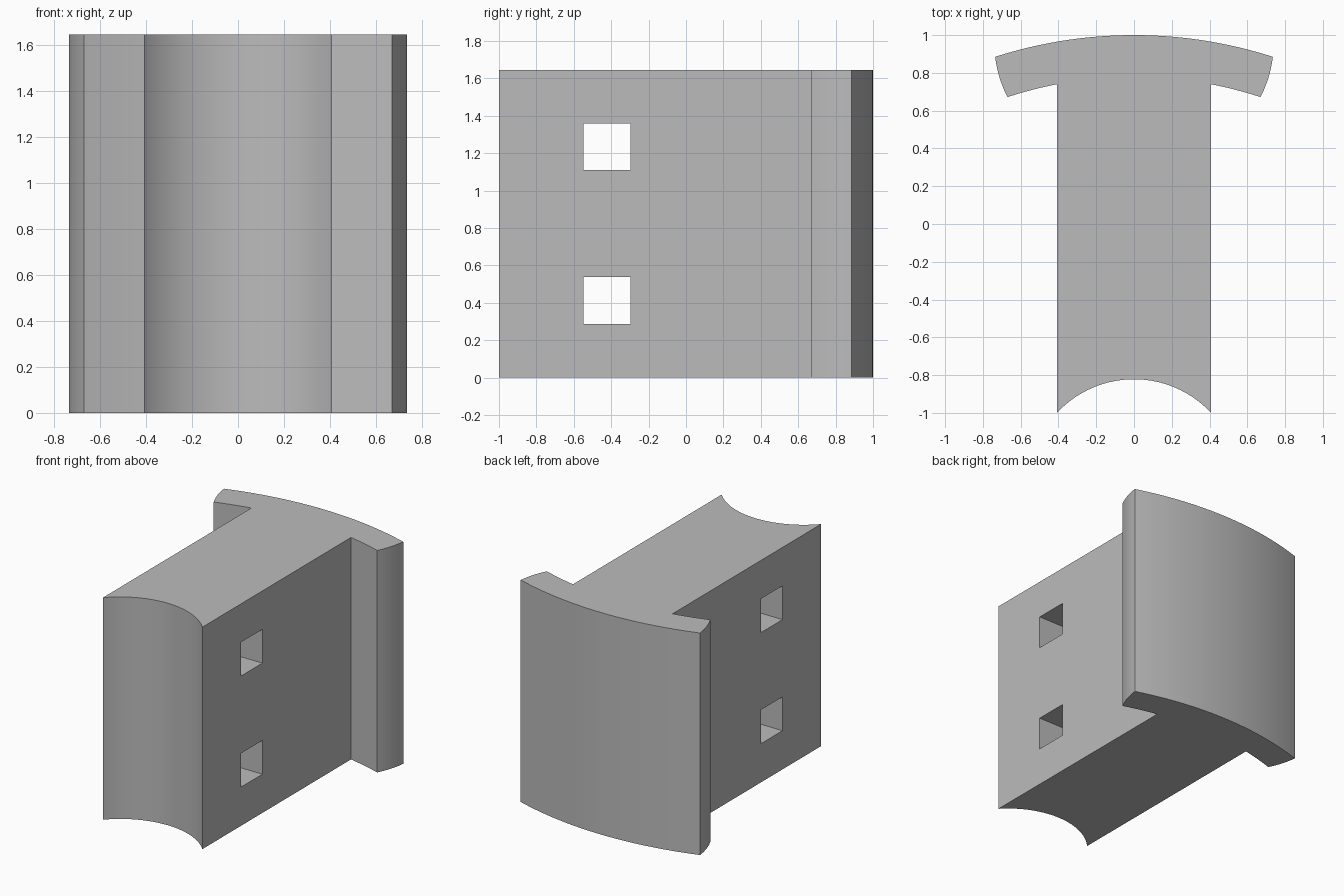
import bpy, bmesh
from math import sin, cos, atan2, hypot
from mathutils import Vector

cube = bpy.data.objects.get("Cube")
if cube:
    bpy.data.objects.remove(cube, do_unlink=True)

HEIGHT = 1.645
WEB = 0.408          # half width of the central block

grey = bpy.data.materials.new("plain grey")
grey.use_nodes = True
grey.diffuse_color = (0.5, 0.5, 0.5, 1)
grey.node_tree.nodes["Principled BSDF"].inputs["Base Color"].default_value = (0.5, 0.5, 0.5, 1)


def arc(a, b, bulge, steps):
    """Points from a to b along a circular arc; positive bulge lies right of the path."""
    a, b = Vector(a), Vector(b)
    half = (b - a).length / 2
    along = (b - a).normalized()
    out = Vector((along.y, -along.x))
    radius = (half ** 2 + bulge ** 2) / (2 * bulge)
    centre = (a + b) / 2 + out * (bulge - radius)
    sweep = atan2(half, radius - bulge) if bulge > 0 else atan2(half, bulge - radius)
    r = abs(radius)
    side = 1 if bulge > 0 else -1
    angles = [sweep * (2 * i / steps - 1) for i in range(steps + 1)]
    return [centre + along * r * sin(t) + out * side * r * cos(t) for t in angles]


def mesh_object(name, bm):
    mesh = bpy.data.meshes.new(name)
    bmesh.ops.recalc_face_normals(bm, faces=bm.faces)
    bm.to_mesh(mesh)
    bm.free()
    mesh.materials.append(grey)
    obj = bpy.data.objects.new(name, mesh)
    bpy.context.collection.objects.link(obj)
    return obj


# T-shaped section, counter-clockwise: hollow front, right arm, curved back, left arm
front = arc((-WEB, -1), (WEB, -1), -0.178, 40)
under = arc((WEB, 0.74), (0.67, 0.672), -0.004, 6)
tip = arc((0.67, 0.672), (0.735, 0.885), 0.01, 8)
back = arc((0.735, 0.885), (-0.735, 0.885), 0.115, 48)
right_arm = under + tip[1:]
left_arm = [Vector((-p.x, p.y)) for p in reversed(right_arm)]
section = front + right_arm + back[1:-1] + left_arm

bm = bmesh.new()
base = bm.faces.new([bm.verts.new((p.x, p.y, 0)) for p in section])
raised = bmesh.ops.extrude_face_region(bm, geom=[base], use_keep_orig=True)["geom"]
bmesh.ops.translate(bm, vec=(0, 0, HEIGHT),
                    verts=[v for v in raised if isinstance(v, bmesh.types.BMVert)])
block = mesh_object("flanged_block", bm)

# Two square holes straight through the central block
for z in (0.412, 1.235):
    bm = bmesh.new()
    bmesh.ops.create_cube(bm, size=1)
    bmesh.ops.scale(bm, vec=(2, 0.25, 0.25), verts=bm.verts)
    bmesh.ops.translate(bm, vec=(0, -0.422, z), verts=bm.verts)
    cutter = mesh_object("hole_cutter", bm)
    cutter.hide_render = True
    cut = block.modifiers.new("hole", 'BOOLEAN')
    cut.operation = 'DIFFERENCE'
    cut.solver = 'EXACT'
    cut.object = cutter
    bpy.context.view_layer.objects.active = block
    bpy.ops.object.modifier_apply(modifier=cut.name)
    bpy.data.objects.remove(cutter, do_unlink=True)

# Smooth curved walls, crisp corners
bpy.ops.object.select_all(action='DESELECT')
block.select_set(True)
bpy.context.view_layer.objects.active = block
bpy.ops.object.shade_smooth_by_angle(angle=0.35)
